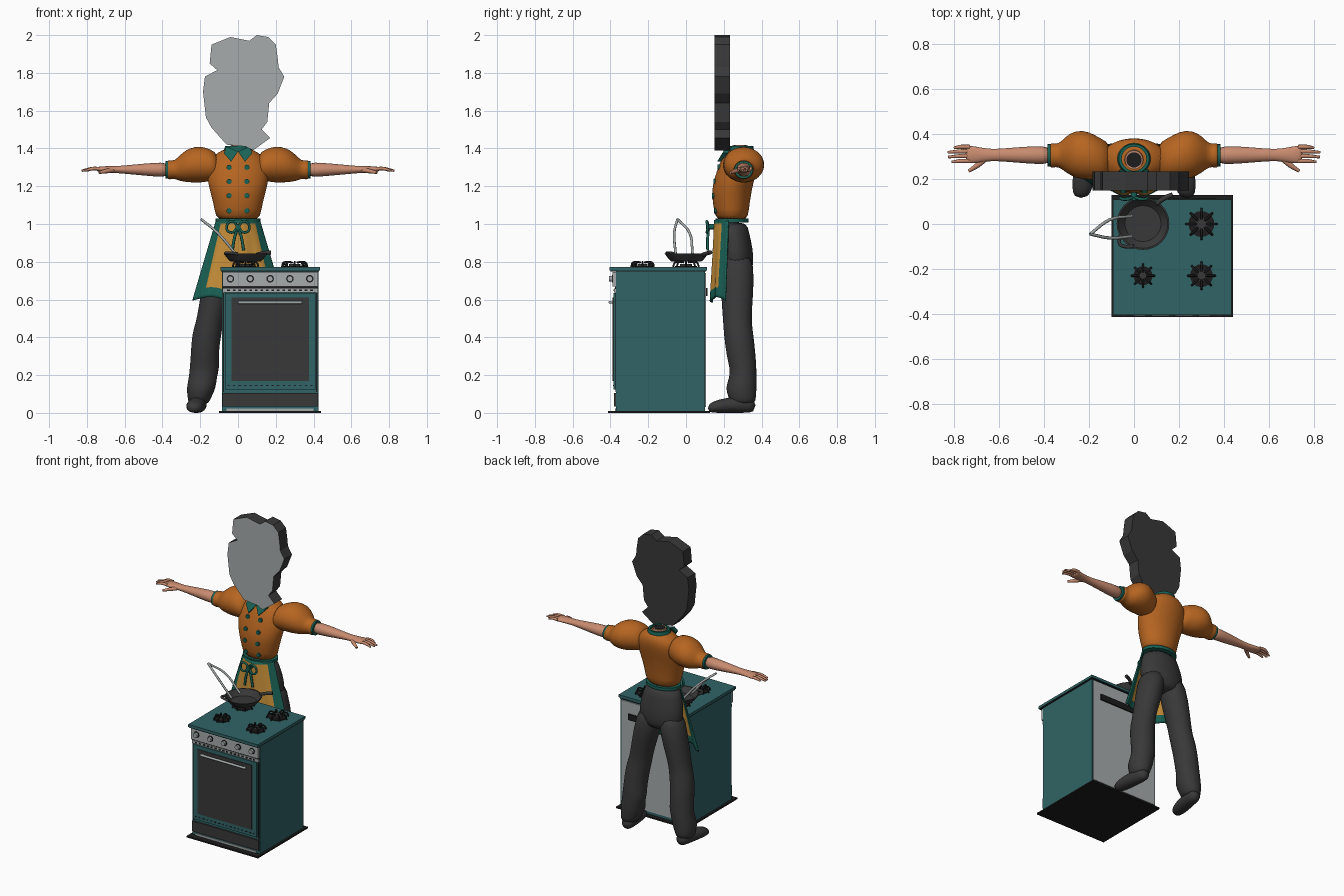
import bpy, bmesh, math
from mathutils import Vector

if "Cube" in bpy.data.objects:
    bpy.data.objects.remove(bpy.data.objects["Cube"], do_unlink=True)


def material(name, red, green, blue):
    mat = bpy.data.materials.new(name)
    mat.use_nodes = True
    mat.diffuse_color = (red, green, blue, 1)
    mat.node_tree.nodes["Principled BSDF"].inputs["Base Color"].default_value = (red, green, blue, 1)
    return mat


ORANGE = material("orange cloth", .47, .13, .015)
TRIM = material("green trim", .01, .12, .09)
ENAMEL = material("teal enamel", .03, .125, .13)
CHARCOAL = material("charcoal", .04, .04, .04)
BLACK = material("black iron", .012, .012, .012)
MUSTARD = material("mustard cloth", .56, .27, .04)
SKIN = material("skin", .58, .26, .16)
GREY = material("light grey", .38, .41, .41)


def finish(name, bm, *mats, smooth=False, subsurf=0):
    bmesh.ops.recalc_face_normals(bm, faces=bm.faces)
    mesh = bpy.data.meshes.new(name)
    bm.to_mesh(mesh)
    bm.free()
    obj = bpy.data.objects.new(name, mesh)
    bpy.context.collection.objects.link(obj)
    for mat in mats:
        mesh.materials.append(mat)
    if subsurf:
        obj.modifiers.new("Subdivision", 'SUBSURF').levels = subsurf
        obj.modifiers["Subdivision"].render_levels = subsurf
        mesh.polygons.foreach_set("use_smooth", [True] * len(mesh.polygons))
    elif smooth:
        bpy.ops.object.select_all(action='DESELECT')
        obj.select_set(True)
        bpy.context.view_layer.objects.active = obj
        bpy.ops.object.shade_smooth_by_angle(angle=math.radians(40))
    return obj


def loft(name, mat, rings, axis=2, side=1, sides=20, subsurf=1):
    """Skin ellipses given as (position, centre a, centre b, radius a, radius b)."""
    bm = bmesh.new()
    loops = []
    for t, ca, cb, ra, rb in rings:
        loop = []
        for i in range(sides):
            ang = math.tau * i / sides
            co = [ca + ra * math.cos(ang), cb + rb * math.sin(ang)]
            co.insert(axis, t)
            loop.append(bm.verts.new((co[0] * side, co[1], co[2])))
        loops.append(loop)
    for low, high in zip(loops, loops[1:]):
        for i in range(sides):
            j = (i + 1) % sides
            bm.faces.new((low[i], low[j], high[j], high[i]))
    bm.faces.new(loops[0])
    bm.faces.new(loops[-1])
    return finish(name, bm, mat, smooth=True, subsurf=subsurf)


def disc(name, mat, start, end, a, b, radius, axis=2, sides=20):
    return loft(name, mat, [(t, a, b, radius, radius) for t in (start, end)], axis, 1, sides, 0)


def box(name, mat, x, y, z):
    bm = bmesh.new()
    bmesh.ops.create_cube(bm, size=1)
    for v in bm.verts:
        v.co = [r[0] if c < 0 else r[1] for c, r in zip(v.co, (x, y, z))]
    return finish(name, bm, mat)


def prism(name, mats, outline, front, depth):
    """Extrude an x-z outline backwards; front(z) gives its front y."""
    bm = bmesh.new()
    face = bm.faces.new([bm.verts.new((x, front(z), z)) for x, z in outline])
    back = bmesh.ops.extrude_face_region(bm, geom=[face], use_keep_orig=True)["geom"]
    for v in back:
        if isinstance(v, bmesh.types.BMVert):
            v.co.y += depth
    return finish(name, bm, *mats)


def tube(name, mat, points, radius, side=1, tip=1):
    curve = bpy.data.curves.new(name, 'CURVE')
    curve.dimensions = '3D'
    curve.bevel_depth, curve.bevel_resolution = radius, 2
    curve.use_fill_caps = True
    spline = curve.splines.new('BEZIER')
    spline.bezier_points.add(len(points) - 1)
    for p, (x, y, z) in zip(spline.bezier_points, points):
        p.co = (x * side, y, z)
        p.handle_left_type = p.handle_right_type = 'AUTO'
    spline.bezier_points[-1].radius = tip
    spline.resolution_u = 5
    curve.materials.append(mat)
    obj = bpy.data.objects.new(name, curve)
    bpy.context.collection.objects.link(obj)
    bpy.ops.object.select_all(action='DESELECT')
    obj.select_set(True)
    bpy.context.view_layer.objects.active = obj
    bpy.ops.object.convert(target='MESH')


# Head: a flat cut-out board with a pale front
head_outline = [(-.14, 1.95), (-.04, 1.99), (.06, 1.97), (.1, 2), (.16, 1.99), (.2, 1.95), (.21, 1.88),
                (.215, 1.83), (.245, 1.78), (.21, 1.69), (.165, 1.64), (.155, 1.54), (.125, 1.5),
                (.17, 1.455), (.08, 1.39), (.04, 1.41), (-.06, 1.42), (-.14, 1.51), (-.17, 1.565),
                (-.185, 1.7), (-.175, 1.78), (-.11, 1.815), (-.15, 1.85)]
head = prism("head_board", (CHARCOAL, GREY), head_outline, lambda z: .15, .083)
for face in head.data.polygons:
    face.material_index = int(face.normal.y < -.9)

# Torso, collar, waistband
torso = loft("jacket_body", ORANGE, [
    (1.01, 0, .243, .116, .084), (1.08, 0, .24, .124, .093), (1.15, 0, .24, .142, .104),
    (1.21, 0, .248, .158, .107), (1.28, 0, .268, .168, .106), (1.34, 0, .285, .155, .1),
    (1.38, 0, .292, .105, .084), (1.4, 0, .292, .065, .06)], sides=28)
loft("waistband", TRIM, [(z, 0, .243, .119, .088) for z in (1.008, 1.028)], subsurf=0)
loft("collar", TRIM, [(1.36, 0, .29, .085, .075), (1.412, 0, .29, .068, .066),
                      (1.412, 0, .29, .055, .054), (1.39, 0, .29, .055, .054)], subsurf=0)
loft("neck", SKIN, [(1.36, 0, .29, .046, .046), (1.415, 0, .285, .04, .042)], subsurf=0)
disc("neck_opening", BLACK, 1.41, 1.418, 0, .285, .034)

# Double row of buttons set on the jacket front
bpy.context.view_layer.update()
for x in (-.047, .047):
    for z in (1.07, 1.15, 1.225, 1.3):
        y = torso.ray_cast(Vector((x, -1, z)), Vector((0, 1, 0)))[1].y
        disc("button", TRIM, y - .008, y + .01, x, z, .014, axis=1, sides=12)

# Trousers seat
loft("trouser_seat", CHARCOAL, [
    (1.015, 0, .245, .113, .081), (.95, 0, .25, .135, .085), (.87, 0, .262, .155, .094),
    (.78, 0, .27, .155, .09), (.73, 0, .27, .1, .07)])

for side, label in ((1, "left"), (-1, "right")):
    # Collar point
    point = [(0, 1.385), (.012, 1.365), (.037, 1.33), (.075, 1.375), (.062, 1.41)]
    prism(label + "_collar_point", (TRIM,), [(x * side, z) for x, z in point],
          lambda z: .165 + (z - 1.33) * .6, .03)
    # Trouser leg and shoe
    loft(label + "_trouser_leg", CHARCOAL, [
        (.86, .07, .265, .08, .09), (.7, .1, .272, .085, .09), (.55, .138, .27, .073, .08),
        (.48, .15, .272, .073, .076), (.42, .166, .278, .079, .079), (.3, .178, .292, .073, .078),
        (.24, .176, .302, .08, .071), (.19, .186, .303, .074, .072), (.13, .195, .29, .079, .084),
        (.09, .203, .298, .064, .074), (.04, .21, .3, .056, .068)], side=side)
    loft(label + "_shoe", CHARCOAL, [
        (.115, .236, .024, .03, .022), (.16, .23, .034, .047, .034), (.22, .222, .04, .05, .041),
        (.3, .21, .045, .047, .045), (.37, .205, .04, .036, .04)], axis=1, side=side)
    # Puffed sleeve, cuff, cuff lining
    loft(label + "_puff_sleeve", ORANGE, [
        (.1, .28, 1.3, .08, .07), (.15, .287, 1.313, .094, .086), (.2, .305, 1.315, .109, .099),
        (.26, .31, 1.312, .109, .092), (.305, .31, 1.297, .08, .072), (.335, .305, 1.287, .05, .047),
        (.36, .305, 1.287, .055, .052), (.38, .305, 1.287, .055, .052)], axis=0, side=side)
    loft(label + "_cuff_lining", TRIM, [(x, .305, 1.287, .05, .047) for x in (.36, .384)],
         axis=0, side=side, subsurf=0)
    # Arm, hand, fingers
    loft(label + "_forearm", SKIN, [
        (.36, .305, 1.287, .042, .042), (.45, .307, 1.288, .04, .036), (.55, .307, 1.288, .032, .027),
        (.63, .307, 1.288, .025, .019), (.68, .307, 1.289, .033, .018), (.73, .309, 1.29, .041, .015),
        (.75, .311, 1.29, .036, .011)], axis=0, side=side)
    for y, reach in ((.343, .8), (.323, .828), (.302, .826), (.28, .81)):
        tube(label + "_finger", SKIN, [(.73, y, 1.292), (.77, y, 1.293), (reach, y - .004, 1.282)],
             .0095, side, .6)
    tube(label + "_thumb", SKIN, [(.66, .29, 1.285), (.695, .262, 1.28), (.735, .235, 1.272)],
         .012, side, .6)
    # Bow loop and hanging tail
    tube(label + "_bow_loop", TRIM, [(0, .12, .985), (.035, .11, 1.015), (.06, .115, .975),
                                     (.035, .11, .955), (0, .12, .985)], .007, side)
    tube(label + "_bow_tail", TRIM, [(0, .12, .985), (.018, .115, .93), (.03, .115, .86)], .008, side)

# Apron: a flared wrapped sheet with trim along the sides and hem
bm = bmesh.new()
cols, rows = 40, 24
grid = []
for r in range(rows + 1):
    v = r / rows
    row = []
    for c in range(cols + 1):
        u = 2 * c / cols - 1
        pleat = .006 * v * math.cos(u * 14)
        row.append(bm.verts.new(((.117 + .125 * v) * u, .148 - .02 * v + .075 * u * u + pleat,
                                 1.02 - .42 * v - .015 * v * math.cos(u * 5))))
    grid.append(row)
for r in range(rows):
    for c in range(cols):
        face = bm.faces.new((grid[r][c], grid[r][c + 1], grid[r + 1][c + 1], grid[r + 1][c]))
        face.material_index = int(c < 5 or c >= cols - 5 or r >= rows - 3 or r == 0)
apron = finish("apron", bm, MUSTARD, TRIM, smooth=True)
apron.modifiers.new("Thickness", 'SOLIDIFY').thickness = .008
disc("bow_knot", TRIM, .105, .15, 0, .985, .014, axis=1)

# Stove body
box("floor_plate", BLACK, (-.1, .44), (-.413, .128), (0, .01))
box("stove_body", ENAMEL, (-.085, .425), (-.37, .1), (.01, .755))
box("stove_top", ENAMEL, (-.093, .433), (-.405, .11), (.755, .772))
box("top_edge", BLACK, (-.09, .43), (-.4, .107), (.748, .756))
box("back_panel", GREY, (-.075, .415), (.1, .106), (.03, .74))
box("back_vent", BLACK, (-.02, .36), (.1, .115), (.62, .66))

# Stove front
box("control_panel", GREY, (-.083, .423), (-.39, -.36), (.668, .746))
box("panel_gap", BLACK, (-.083, .423), (-.375, -.36), (.655, .668))
box("vent_strip", GREY, (-.083, .423), (-.38, -.36), (.638, .658))
box("oven_door", ENAMEL, (-.07, .41), (-.385, -.36), (.125, .636))
box("oven_window", CHARCOAL, (-.035, .375), (-.389, -.38), (.17, .61))
box("lower_drawer", CHARCOAL, (-.083, .423), (-.38, -.36), (.035, .105))
box("plinth", GREY, (-.06, .4), (-.375, -.36), (.01, .024))
for x in (-.077, .417):
    box("door_side_gap", BLACK, (x - .003, x + .003), (-.373, -.36), (.11, .64))
for i in range(5):
    x = -.04 + .105 * i
    disc("knob_ring", BLACK, -.393, -.38, x, .71, .02, axis=1)
    disc("knob", GREY, -.408, -.38, x, .71, .015, axis=1)
for i in range(16):
    x = -.05 + .0293 * i
    box("vent_slot", BLACK, (x - .007, x + .007), (-.383, -.37), (.644, .652))
    box("door_vent", BLACK, (x - .006, x + .006), (-.387, -.37), (.142, .148))
disc("door_handle", GREY, 0, .34, -.402, .585, .008, axis=0)
for x in (.012, .328):
    disc("handle_post", GREY, -.402, -.38, x, .585, .006, axis=1)

# Burners with radial grates
for x, y, radius in ((.04, 0, .068), (.3, 0, .068), (.3, -.23, .06), (.04, -.23, .05)):
    disc("burner_base", BLACK, .77, .778, x, y, radius * .85)
    disc("burner_cap", CHARCOAL, .775, .788, x, y, radius * .45)
    for i in range(8):
        ang = math.tau * i / 8
        dx, dy = radius * math.cos(ang), radius * math.sin(ang)
        tube("grate_prong", BLACK, [(x + dx * .3, y + dy * .3, .797), (x + dx * .85, y + dy * .85, .796),
                                    (x + dx, y + dy, .772)], .005)

# Frying pan
loft("pan", CHARCOAL, [(z, .04, .002, r, r) for z, r in (
    (.802, .08), (.81, .09), (.845, .117), (.845, .11), (.815, .085), (.81, .08))], sides=32, subsurf=0)
tube("pan_handle", CHARCOAL, [(.1, .09, .838), (.135, .115, .846), (.172, .13, .85)], .011)
tube("pan_grip", CHARCOAL, [(-.06, -.05, .842), (-.063, -.088, .847), (-.04, -.1, .847), (.0, -.1, .842)], .008)

# Tongs leaning in the pan
for y, bow in ((.035, .018), (-.055, -.062)):
    tube("tongs_arm", GREY, [(-.195, -.045, 1.025), (-.11, bow, .955), (-.01, y, .84)], .007)
